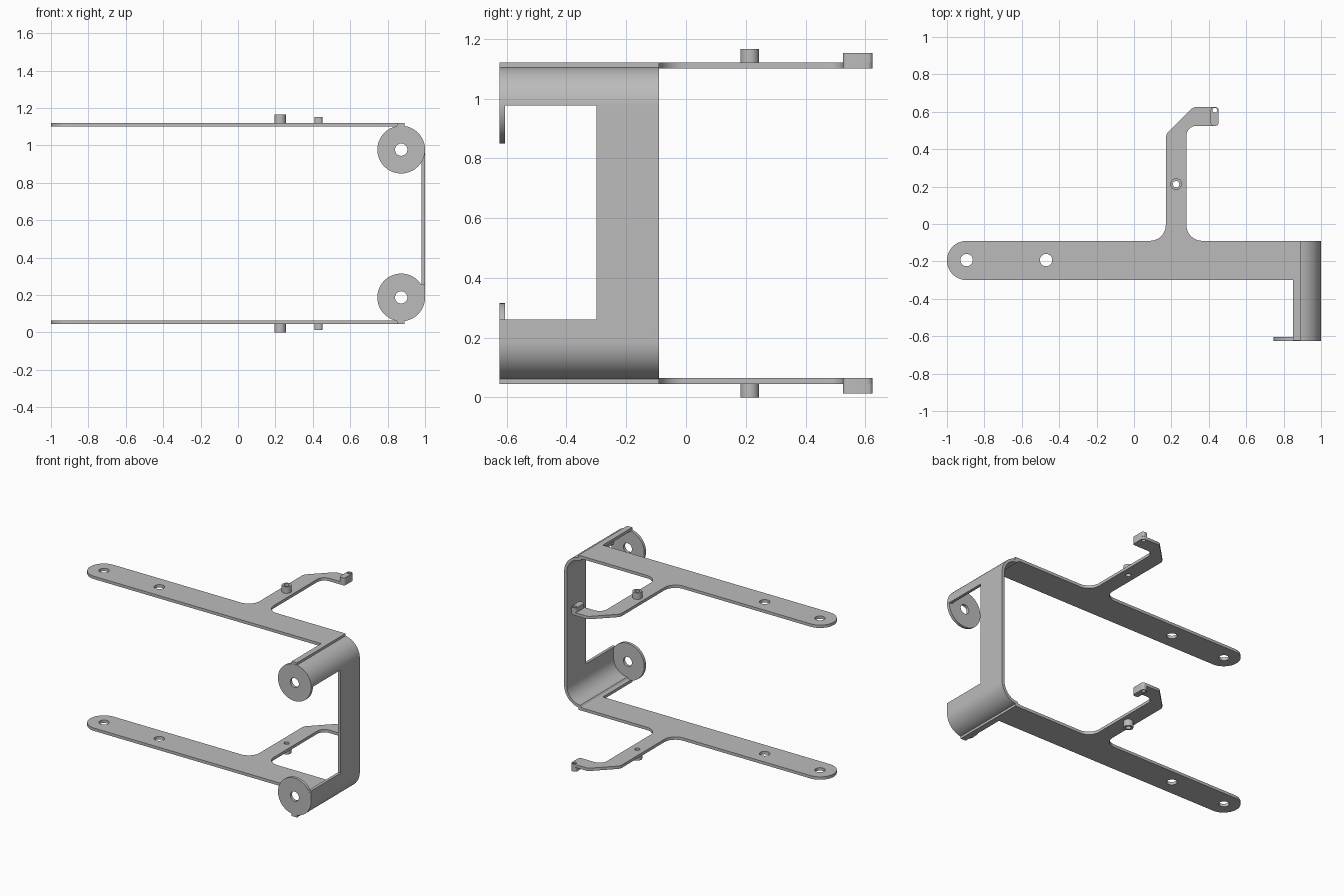
import bpy, bmesh
from math import cos, sin, radians

cube = bpy.data.objects.get("Cube")
if cube:
    bpy.data.objects.remove(cube, do_unlink=True)

grey = bpy.data.materials.new("plain grey")
grey.use_nodes = True
COLOUR = (0.5, 0.5, 0.5, 1)
grey.diffuse_color = COLOUR
grey.node_tree.nodes["Principled BSDF"].inputs["Base Color"].default_value = COLOUR

HEIGHT = 1.165            # the two arms mirror each other about half this height
T = 0.02                  # sheet thickness
CX, CZ, R = 0.8725, 0.9775, 0.1275   # bend centre and outer radius


def arc(cx, cy, r, a0, a1, n=12):
    angles = [radians(a0 + (a1 - a0) * i / n) for i in range(n + 1)]
    return [(cx + r * cos(a), cy + r * sin(a)) for a in angles]


def circle(cx, cy, r, n=32):
    return arc(cx, cy, r, 0, 360, n)[:-1]


def rounded_box(x0, x1, y0, y1, r):
    return (arc(x1 - r, y0 + r, r, -90, 0, 6) + arc(x1 - r, y1 - r, r, 0, 90, 6)
            + arc(x0 + r, y1 - r, r, 90, 180, 6) + arc(x0 + r, y0 + r, r, 180, 270, 6))


def prism(name, loops, lo, hi, axis="z"):
    """Extrude an outline, with any further loops as holes, along z or y."""
    place = (lambda p: (p[0], p[1], lo)) if axis == "z" else (lambda p: (p[0], lo, p[1]))
    shift = (0, 0, hi - lo) if axis == "z" else (0, hi - lo, 0)
    bm = bmesh.new()
    edges = []
    for loop in loops:
        vs = [bm.verts.new(place(p)) for p in loop]
        edges += [bm.edges.new((vs[i - 1], vs[i])) for i in range(len(vs))]
    bmesh.ops.triangle_fill(bm, use_beauty=True, use_dissolve=False, edges=edges)
    ext = bmesh.ops.extrude_face_region(bm, geom=bm.faces[:], use_keep_orig=True)
    moved = [g for g in ext["geom"] if isinstance(g, bmesh.types.BMVert)]
    bmesh.ops.translate(bm, vec=shift, verts=moved)
    bmesh.ops.recalc_face_normals(bm, faces=bm.faces[:])
    mesh = bpy.data.meshes.new(name)
    bm.to_mesh(mesh)
    bm.free()
    mesh.materials.append(grey)
    ob = bpy.data.objects.new(name, mesh)
    bpy.context.collection.objects.link(ob)
    return ob


def smooth(ob):
    bpy.ops.object.select_all(action="DESELECT")
    ob.select_set(True)
    bpy.context.view_layer.objects.active = ob
    bpy.ops.object.shade_smooth_by_angle(angle=radians(30))


# Arm outline: long strip with a hooked side branch
arm = (arc(-0.895, -0.195, 0.105, 90, 270, 24)
       + [(0.85, -0.30), (0.85, -0.09)]
       + arc(0.365, -0.005, 0.085, 270, 180)
       + arc(0.335, 0.47, 0.055, 180, 90)
       + arc(0.437, 0.54, 0.015, -90, 0, 6)
       + arc(0.432, 0.605, 0.02, 0, 90, 6)
       + [(0.325, 0.625), (0.308, 0.617), (0.178, 0.487), (0.17, 0.468)]
       + arc(0.085, -0.005, 0.085, 0, -90))
peg_hole = circle(0.225, 0.213, 0.017)
hook_hole = circle(0.432, 0.608, 0.013, 16)
arm_holes = [circle(-0.895, -0.193, 0.033), circle(-0.47, -0.193, 0.033), peg_hole, hook_hole]

parts = []
for side in ("upper", "lower"):
    def level(a, b):
        return (a, b) if side == "upper" else (HEIGHT - b, HEIGHT - a)

    parts.append(prism(side + "_arm", [arm] + arm_holes, *level(1.10, 1.12)))
    parts.append(prism(side + "_peg", [circle(0.225, 0.213, 0.031), peg_hole], *level(1.12, HEIGHT)))
    hook = rounded_box(0.41, 0.452, 0.525, 0.625, 0.015)
    parts.append(prism(side + "_hook_tip", [hook, hook_hole], *level(1.12, 1.152)))
    # Pivot disc closing the front of the bend
    cz = CZ if side == "upper" else HEIGHT - CZ
    parts.append(prism(side + "_pivot_disc", [circle(CX, cz, R, 64), circle(CX, cz, 0.033)],
                       -0.625, -0.605, "y"))

# Bent back sheet: lip, bend, upright wall, mirrored below
outer = [(0.85, 1.12), (0.89, 1.12)] + arc(CX, CZ, R, 82, 0, 20)
inner = [(0.85, 1.10), (CX - 0.005, 1.095)] + arc(CX, CZ, R - T, 88, 0, 20)


def flip(points):
    return [(x, HEIGHT - z) for x, z in reversed(points)]


sheet = prism("bent_back_sheet", [outer + flip(outer) + (inner + flip(inner))[::-1]],
              -0.624, -0.09, "y")

# Window that leaves a narrow upright wall and two front flanges
cutter = prism("window_cutter", [[(0.93, 0.26), (1.1, 0.26), (1.1, 0.976), (0.93, 0.976)]],
               -0.8, -0.30, "y")
cutter.hide_render = True
cut = sheet.modifiers.new("window", "BOOLEAN")
cut.operation = "DIFFERENCE"
cut.solver = "EXACT"
cut.object = cutter
bpy.context.view_layer.objects.active = sheet
bpy.ops.object.modifier_apply(modifier=cut.name)
bpy.data.objects.remove(cutter, do_unlink=True)

for ob in parts + [sheet]:
    smooth(ob)
